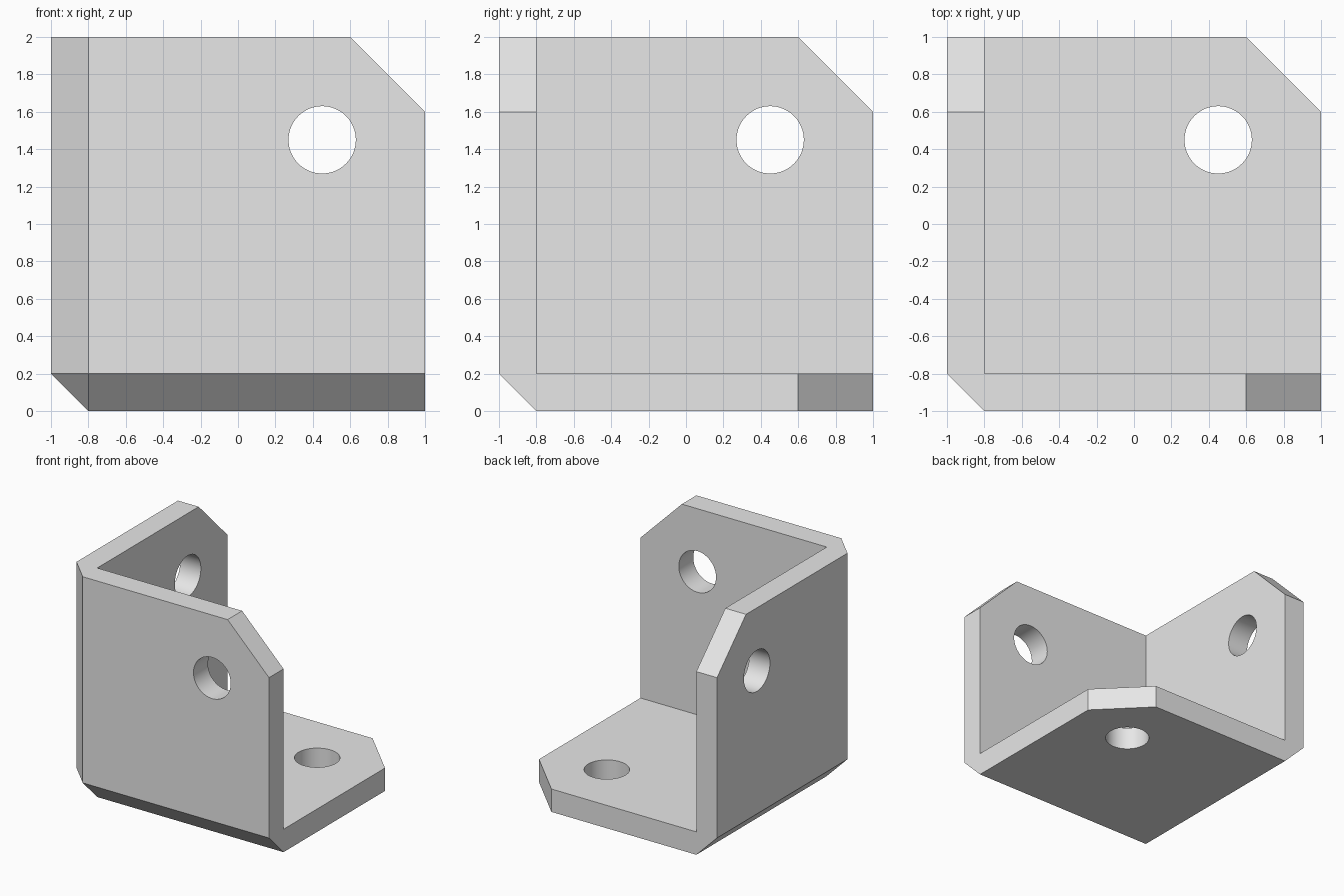
import bpy
import bmesh
from mathutils import Matrix, Vector

SIZE, WALL, CORNER = 2.0, 0.2, 0.4
HOLE_POS, HOLE_RADIUS = 0.45, 0.18

default = bpy.data.objects.get("Cube")
if default:
    bpy.data.objects.remove(default, do_unlink=True)

grey = bpy.data.materials.new("light grey")
grey.use_nodes = True
grey.diffuse_color = (0.8, 0.8, 0.8, 1)
grey.node_tree.nodes["Principled BSDF"].inputs["Base Color"].default_value = grey.diffuse_color


def make_object(name, bm):
    bmesh.ops.recalc_face_normals(bm, faces=bm.faces)
    mesh = bpy.data.meshes.new(name)
    bm.to_mesh(mesh)
    bm.free()
    mesh.materials.append(grey)
    obj = bpy.data.objects.new(name, mesh)
    bpy.context.collection.objects.link(obj)
    return obj


def box(low, high):
    bm = bmesh.new()
    centre = (low + high) / 2
    bmesh.ops.create_cube(bm, size=high - low,
                          matrix=Matrix.Translation((centre, centre, centre + 1)))
    return bm


def slice_off(bm, point, normal):
    """Remove everything on the normal side of a plane and cap the cut."""
    geom = bm.verts[:] + bm.edges[:] + bm.faces[:]
    cut = bmesh.ops.bisect_plane(bm, geom=geom, dist=1e-5, plane_co=point,
                                 plane_no=normal, clear_outer=True)
    edges = [e for e in cut["geom_cut"] if isinstance(e, bmesh.types.BMEdge)]
    bmesh.ops.contextual_create(bm, geom=edges)


# Solid block with chamfered outer edges and clipped plate corners
body = box(-1, 1)
low_corner, high_corner = Vector((-1, -1, 0)), Vector((1, 1, 2))
for axis in range(3):
    diagonal = Vector((1, 1, 1))
    diagonal[axis] = 0
    along = Vector((1, 1, 1)) - diagonal
    side = Vector((0, 0, 0))
    side[(axis + 1) % 3] = 1
    slice_off(body, low_corner + side * WALL, -diagonal)
    slice_off(body, high_corner - side * CORNER, diagonal)
# Flat triangle where the three chamfers meet
slice_off(body, low_corner + Vector((WALL, WALL, 0)), Vector((-1, -1, -1)))
bracket = make_object("corner_bracket", body)

# Inner space between the three plates
cutters = [make_object("inner_space_cutter", box(WALL - 1, 1.5))]

# One bolt hole through each plate
for plate, axis in (("base", 'Z'), ("front", 'Y'), ("side", 'X')):
    bm = bmesh.new()
    bmesh.ops.create_cone(bm, cap_ends=True, segments=64, radius1=HOLE_RADIUS,
                          radius2=HOLE_RADIUS, depth=4 * WALL)
    turn = {'X': Matrix.Rotation(1.5707963, 4, 'Y'),
            'Y': Matrix.Rotation(1.5707963, 4, 'X'), 'Z': Matrix()}[axis]
    centre = Vector((HOLE_POS, HOLE_POS, HOLE_POS + 1))
    index = 'XYZ'.index(axis)
    centre[index] = low_corner[index] + WALL / 2
    bm.transform(Matrix.Translation(centre) @ turn)
    cutters.append(make_object(plate + "_hole_cutter", bm))

# Cut, then drop the helpers
for cutter in cutters:
    cutter.hide_render = True
    mod = bracket.modifiers.new(cutter.name, 'BOOLEAN')
    mod.operation = 'DIFFERENCE'
    mod.solver = 'EXACT'
    mod.object = cutter
bpy.context.view_layer.objects.active = bracket
bracket.select_set(True)
for mod in list(bracket.modifiers):
    bpy.ops.object.modifier_apply(modifier=mod.name)
for cutter in cutters:
    bpy.data.objects.remove(cutter, do_unlink=True)

# Smooth hole walls, crisp plate edges
bpy.ops.object.shade_smooth_by_angle(angle=0.5)
